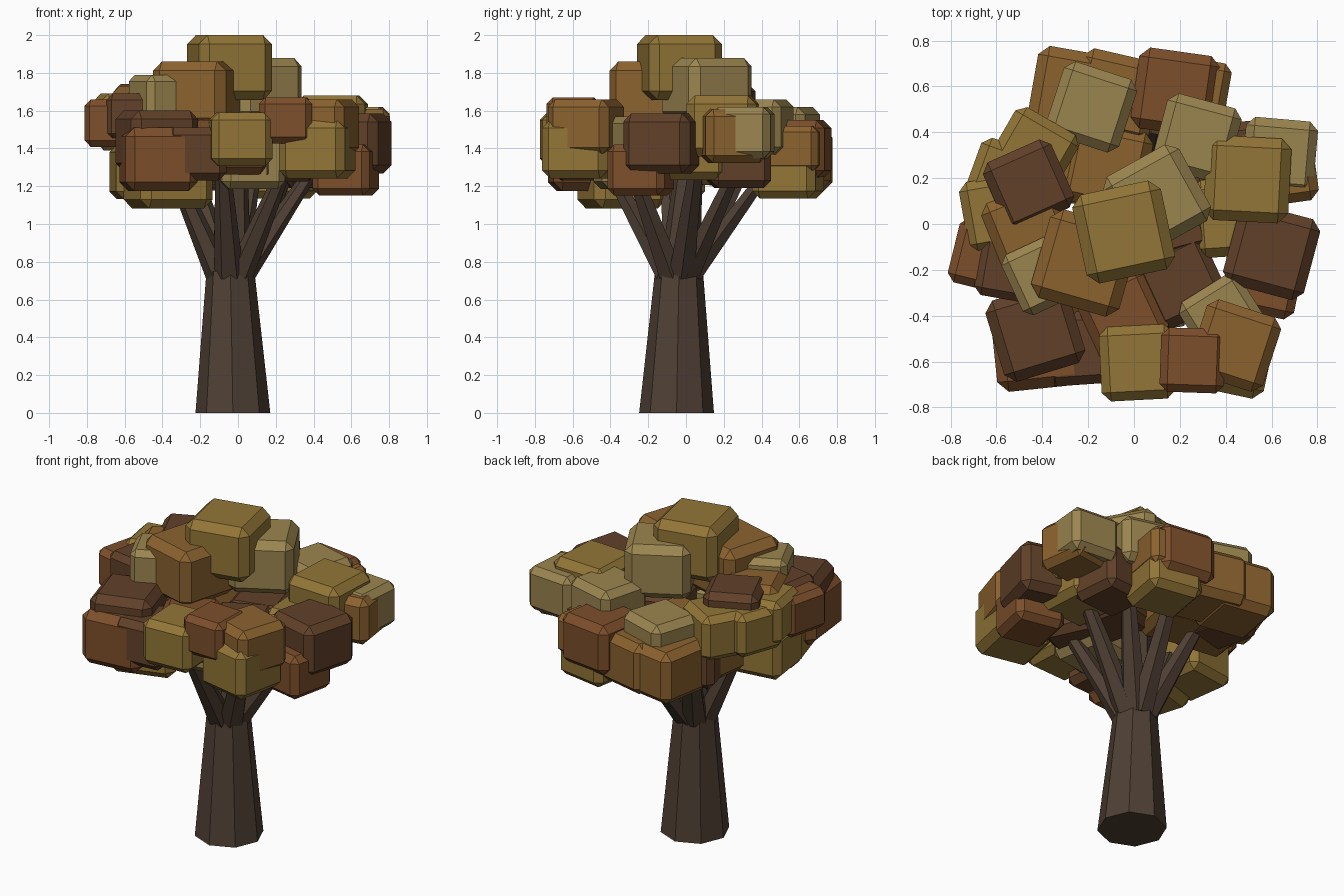
import bpy, bmesh, math
from mathutils import Vector, Matrix


def material(name, rgb):
    m = bpy.data.materials.new(name)
    m.diffuse_color = (*rgb, 1)
    return m


BARK = material("bark", (0.078, 0.05, 0.034))
GOLD = material("gold_leaf", (0.29, 0.18, 0.038))
KHAKI = material("khaki_leaf", (0.33, 0.235, 0.08))
ORANGE = material("orange_leaf", (0.26, 0.123, 0.028))
RUST = material("rust_leaf", (0.205, 0.078, 0.024))
DARK = material("dark_leaf", (0.12, 0.052, 0.022))


def add_object(name, bm, mat):
    mesh = bpy.data.meshes.new(name)
    bm.to_mesh(mesh)
    bm.free()
    mesh.materials.append(mat)
    ob = bpy.data.objects.new(name, mesh)
    bpy.context.collection.objects.link(ob)
    return ob


def limb(name, a, b, r1, r2, sides):
    """Tapered prism with horizontal ends."""
    bm = bmesh.new()
    rings = []
    for p, r in ((a, r1), (b, r2)):
        rings.append([bm.verts.new((p[0] + r * math.cos(2 * math.pi * i / sides),
                                    p[1] + r * math.sin(2 * math.pi * i / sides), p[2]))
                      for i in range(sides)])
    for i in range(sides):
        j = (i + 1) % sides
        bm.faces.new((rings[0][i], rings[0][j], rings[1][j], rings[1][i]))
    bm.faces.new(rings[0][::-1])
    bm.faces.new(rings[1])
    add_object(name, bm, BARK)


def leaf_block(name, x, y, top, size, turn, mat):
    """Chamfered box, turned about z; its height follows its width."""
    h = size * 0.87
    bm = bmesh.new()
    bmesh.ops.create_cube(bm, size=1, matrix=Matrix.Diagonal((size, size, h, 1)))
    bmesh.ops.bevel(bm, geom=bm.edges[:], offset=size * 0.12, offset_type='OFFSET',
                    segments=1, affect='EDGES')
    ob = add_object(name, bm, mat)
    ob.location = (x, y, top - h / 2)
    ob.rotation_euler.z = math.radians(turn)


# Trunk
limb("trunk", (-0.027, -0.05, 0), (-0.04, -0.037, 0.75), 0.198, 0.127, 8)

# Branches fanning out from the trunk top
for i, (x, y) in enumerate([(0.39, 0.05), (0.24, -0.28), (-0.08, -0.4), (-0.34, -0.1),
                            (-0.24, 0.3), (0.08, 0.43), (0.26, 0.26)]):
    d = Vector((x + 0.04, y + 0.04)).normalized() * 0.05
    limb(f"branch_{i}", (-0.04 + d.x, -0.037 + d.y, 0.71), (x, y, 1.28), 0.08, 0.042, 6)
limb("centre_branch", (-0.04, -0.037, 0.71), (-0.02, 0.02, 1.35), 0.11, 0.07, 8)

# Crown blocks by colour: x, y, top height, width, turn in degrees
gold = [(-0.045, -0.035, 2.0, 0.395, 12), (0.495, 0.195, 1.68, 0.37, -3),
        (0.43, 0.03, 1.53, 0.34, 4), (0.42, -0.56, 1.55, 0.355, -12),
        (0.015, -0.605, 1.59, 0.325, 3), (-0.37, -0.34, 1.43, 0.4, 17),
        (-0.44, 0.31, 1.66, 0.32, -30), (-0.59, 0.05, 1.69, 0.31, 10),
        (-0.56, 0.19, 1.66, 0.31, -20), (0.23, 0.54, 1.43, 0.34, -10),
        (-0.5, -0.08, 1.42, 0.33, 8)]
khaki = [(0.1, 0.11, 1.88, 0.38, 29), (-0.185, 0.51, 1.62, 0.335, -18),
         (0.275, 0.375, 1.66, 0.335, -15), (0.635, 0.3, 1.62, 0.315, -5),
         (0.39, -0.41, 1.57, 0.31, 32), (-0.4, -0.22, 1.79, 0.29, 25),
         (0.06, -0.3, 1.48, 0.34, 10)]
orange = [(-0.215, -0.17, 1.86, 0.4, -16), (-0.26, 0.57, 1.5, 0.37, -10),
          (-0.08, 0.56, 1.5, 0.36, -13), (0.625, 0.25, 1.61, 0.33, 8),
          (0.44, -0.53, 1.66, 0.34, -18), (-0.46, -0.02, 1.73, 0.34, 22),
          (-0.33, 0.27, 1.5, 0.34, -8), (-0.12, 0.25, 1.52, 0.36, -12),
          (0.27, 0.58, 1.52, 0.28, -10)]
rust = [(0.18, 0.575, 1.55, 0.355, -8), (0.57, -0.24, 1.42, 0.31, -12),
        (0.255, -0.595, 1.67, 0.28, -2), (-0.42, -0.525, 1.51, 0.385, 6),
        (-0.05, -0.4, 1.55, 0.33, 25), (-0.645, -0.14, 1.66, 0.29, -14)]
dark = [(0.6, -0.12, 1.585, 0.365, -15), (-0.43, -0.47, 1.6, 0.37, 17),
        (-0.23, -0.54, 1.51, 0.32, 4), (0.2, -0.25, 1.52, 0.34, 25),
        (-0.46, 0.17, 1.74, 0.325, 24), (-0.54, -0.19, 1.69, 0.28, -10),
        (0.4, 0.28, 1.47, 0.32, 5), (-0.34, 0.38, 1.46, 0.3, 15),
        (0.15, 0.02, 1.52, 0.33, 15)]

for label, blocks, mat in (("gold", gold, GOLD), ("khaki", khaki, KHAKI),
                           ("orange", orange, ORANGE), ("rust", rust, RUST),
                           ("dark", dark, DARK)):
    for i, b in enumerate(blocks):
        leaf_block(f"{label}_leaf_block_{i}", *b, mat)
